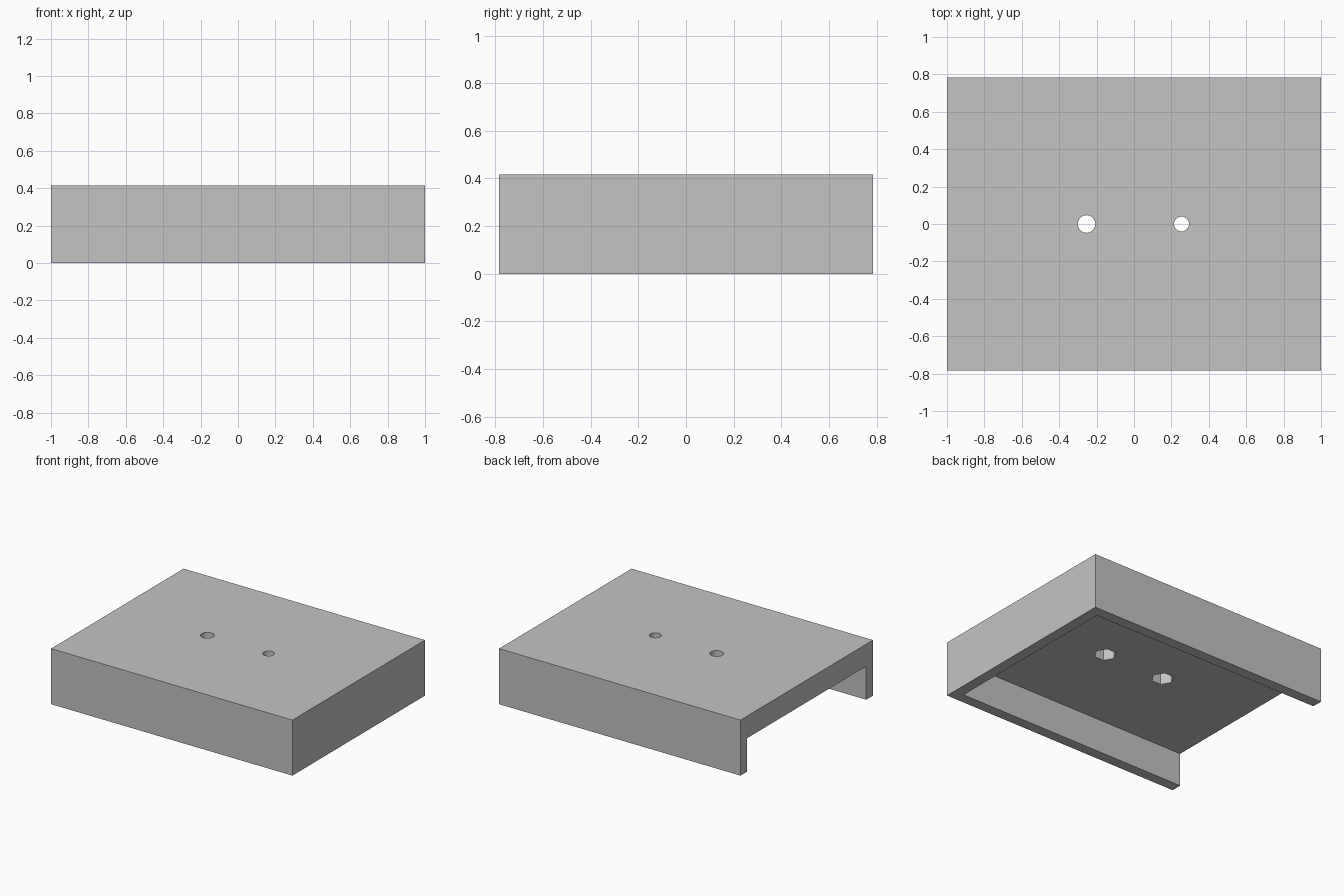
import bpy
import math

cube = bpy.data.objects.get("Cube")
if cube:
    bpy.data.objects.remove(cube, do_unlink=True)

# Main sizes
LENGTH, WIDTH, HEIGHT = 2.0, 1.568, 0.416
WALL, CAVITY = 0.08, 0.25
POCKET_DEPTH = 0.09

grey = bpy.data.materials.new("light_grey")
grey.use_nodes = True
colour = (0.55, 0.55, 0.55, 1)
grey.diffuse_color = colour
grey.node_tree.nodes["Principled BSDF"].inputs["Base Color"].default_value = colour


def box(name, low, high):
    centre = [(a + b) / 2 for a, b in zip(low, high)]
    bpy.ops.mesh.primitive_cube_add(size=1, location=centre)
    obj = bpy.context.object
    obj.name = name
    obj.scale = [b - a for a, b in zip(low, high)]
    bpy.ops.object.transform_apply(location=True, rotation=False, scale=True)
    obj.data.materials.append(grey)
    return obj


def prism(name, x, radius, sides, low, high, turn=0):
    bpy.ops.mesh.primitive_cylinder_add(
        vertices=sides, radius=radius, depth=high - low,
        location=(x, 0, (low + high) / 2), rotation=(0, 0, turn))
    obj = bpy.context.object
    obj.name = name
    obj.data.materials.append(grey)
    return obj


def cut(target, cutter):
    mod = target.modifiers.new(cutter.name, "BOOLEAN")
    mod.operation = "DIFFERENCE"
    mod.solver = "EXACT"
    mod.object = cutter
    bpy.context.view_layer.objects.active = target
    bpy.ops.object.modifier_apply(modifier=mod.name)
    bpy.data.objects.remove(cutter, do_unlink=True)


# Cover with a cavity that is open below and at the -x end
hx, hy = LENGTH / 2, WIDTH / 2
cover = box("cover", (-hx, -hy, 0), (hx, hy, HEIGHT))
cut(cover, box("cavity_cutter", (-hx - 0.2, -hy + WALL, -0.2),
               (hx - WALL, hy - WALL, CAVITY)))

# Round through holes with hexagonal pockets on the underside
for side, x, radius in (("right", -0.254, 0.047), ("left", 0.254, 0.04)):
    cut(cover, prism(side + "_pocket_cutter", x, 0.077, 6,
                     CAVITY - 0.1, CAVITY + POCKET_DEPTH, math.radians(30)))
    cut(cover, prism(side + "_hole_cutter", x, radius, 32,
                     CAVITY - 0.1, HEIGHT + 0.1))

# Smooth hole walls, sharp edges elsewhere
bpy.ops.object.select_all(action="DESELECT")
cover.select_set(True)
bpy.context.view_layer.objects.active = cover
bpy.ops.object.shade_smooth_by_angle(angle=math.radians(30))
